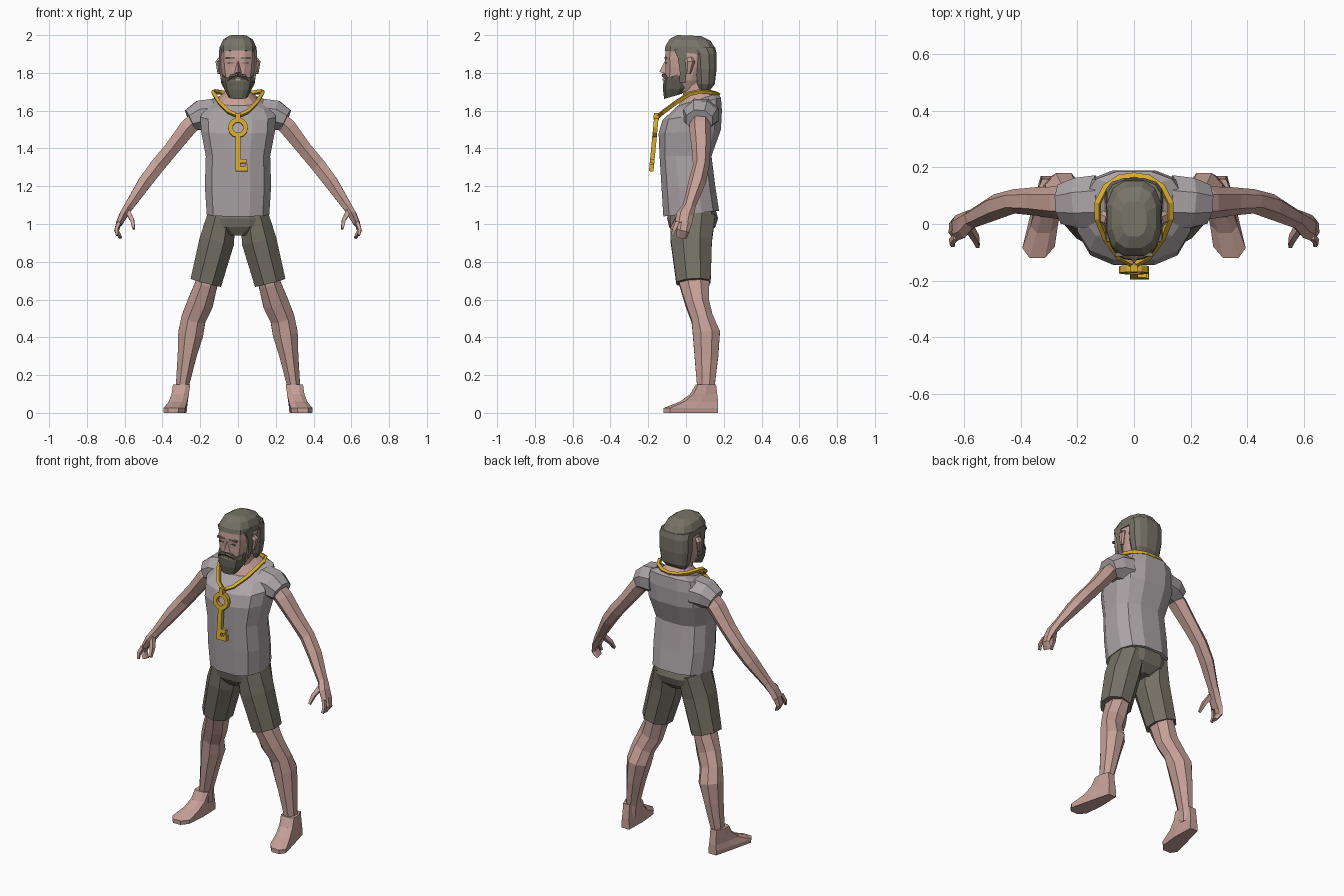
import bpy, bmesh, math
from mathutils import Vector, Matrix


def material(name, rgb):
    m = bpy.data.materials.new(name)
    m.diffuse_color = (*rgb, 1)
    return m


SKIN = material("skin", (0.56, 0.35, 0.31))
SHIRT = material("shirt grey", (0.41, 0.37, 0.385))
SHORTS = material("shorts olive", (0.18, 0.165, 0.13))
HAIR = material("hair grey brown", (0.185, 0.172, 0.135))
BEARD = material("beard dark", (0.125, 0.12, 0.09))
GOLD = material("gold", (0.68, 0.41, 0.03))


def finish(name, bm, mat, mirror=False):
    bmesh.ops.recalc_face_normals(bm, faces=bm.faces)
    me = bpy.data.meshes.new(name)
    bm.to_mesh(me)
    bm.free()
    me.materials.append(mat)
    ob = bpy.data.objects.new(name, me)
    bpy.context.collection.objects.link(ob)
    if mirror:
        ob.modifiers.new("mirror", 'MIRROR').use_mirror_merge = False
    return ob


def loft(name, rings, mat, mirror=False):
    """Skin a list of equal-length point rings and cap both ends."""
    bm = bmesh.new()
    vs = [[bm.verts.new(p) for p in r] for r in rings]
    n = len(vs[0])
    for a, b in zip(vs, vs[1:]):
        for i in range(n):
            j = (i + 1) % n
            bm.faces.new((a[i], a[j], b[j], b[i]))
    bm.faces.new(vs[0][::-1])
    bm.faces.new(vs[-1])
    return finish(name, bm, mat, mirror)


def power(v, p):
    return math.copysign(abs(v) ** p, v)


def oval(hw, yf, yb, zf, zb=None, n=12, p=0.75):
    """Squarish oval ring from front yf to back yb, tilted from zf to zb."""
    zb = zf if zb is None else zb
    pts = []
    for i in range(n):
        a = 2 * math.pi * (i + 0.5) / n
        s = power(math.sin(a), p)
        s /= math.sin(math.pi / 2 - math.pi / n * (n % 4 == 0)) ** p
        t = (s + 1) / 2
        pts.append((hw * power(math.cos(a), p), yf + (yb - yf) * t, zf + (zb - zf) * t))
    return pts


def limb(name, path, mat, n=6, mirror=True):
    """Tube along (x, y, z, half depth in y, half width) stations."""
    c = [Vector(s[:3]) for s in path]
    rings = []
    for i, s in enumerate(path):
        t = (c[min(i + 1, len(c) - 1)] - c[max(i - 1, 0)]).normalized()
        u = Vector((0, 1, 0))
        u = (u - t * u.dot(t)).normalized()
        v = t.cross(u)
        rings.append([c[i] + u * s[3] * math.sin(a) + v * s[4] * math.cos(a)
                      for a in (2 * math.pi * (k + 0.5) / n for k in range(n))])
    return loft(name, rings, mat, mirror)


def boxes(name, items, mat, mirror=False, frame=Matrix()):
    """Boxes given as (x, y, z, sx, sy, sz)."""
    bm = bmesh.new()
    for x, y, z, sx, sy, sz in items:
        m = frame @ Matrix.Translation((x, y, z)) @ Matrix.Diagonal((sx, sy, sz, 1))
        bmesh.ops.create_cube(bm, size=1, matrix=m)
    return finish(name, bm, mat, mirror)


# Shirt body and sleeves
loft("shirt", [oval(0.17, -0.12, 0.175, 1.04, 1.07), oval(0.18, -0.13, 0.155, 1.2),
               oval(0.175, -0.14, 0.135, 1.36), oval(0.2, -0.145, 0.185, 1.48, 1.5),
               oval(0.205, -0.125, 0.19, 1.55, 1.6), oval(0.175, -0.07, 0.185, 1.6, 1.67),
               oval(0.105, -0.045, 0.165, 1.625, 1.69)], SHIRT)
limb("sleeve", [(0.13, 0.08, 1.58, 0.10, 0.09), (0.2, 0.075, 1.575, 0.095, 0.085),
                (0.255, 0.07, 1.55, 0.075, 0.062)], SHIRT, 8)

# Arms, hands and fingers
limb("arm", [(0.2, 0.075, 1.57, 0.055, 0.05), (0.265, 0.075, 1.51, 0.058, 0.052),
             (0.35, 0.08, 1.4, 0.05, 0.045), (0.425, 0.08, 1.31, 0.043, 0.045),
             (0.49, 0.06, 1.225, 0.046, 0.042), (0.58, 0.015, 1.09, 0.033, 0.028)], SKIN)
limb("palm", [(0.575, 0.02, 1.1, 0.033, 0.028), (0.605, -0.005, 1.05, 0.046, 0.026),
              (0.63, -0.015, 1.0, 0.045, 0.019)], SKIN)
limb("fingers", [(0.63, -0.005, 1.01, 0.035, 0.017), (0.643, -0.015, 0.965, 0.034, 0.014),
                 (0.622, -0.025, 0.928, 0.028, 0.010)], SKIN)
limb("index_finger", [(0.63, -0.045, 1.01, 0.015, 0.014), (0.645, -0.062, 0.97, 0.013, 0.012),
                      (0.64, -0.075, 0.94, 0.009, 0.009)], SKIN, 4)
limb("thumb", [(0.585, -0.01, 1.07, 0.02, 0.018), (0.56, -0.05, 1.02, 0.017, 0.015),
               (0.552, -0.078, 0.975, 0.010, 0.009)], SKIN, 4)

# Shorts
loft("shorts_hips", [oval(0.15, -0.09, 0.15, 1.1), oval(0.165, -0.1, 0.17, 1.03),
                     oval(0.165, -0.09, 0.155, 0.985), oval(0.05, -0.06, 0.11, 0.94)], SHORTS)
limb("shorts_leg", [(0.085, 0.035, 1.05, 0.13, 0.08), (0.112, 0.028, 0.91, 0.118, 0.1),
                    (0.17, 0.04, 0.69, 0.098, 0.09)], SHORTS, 8)

# Legs
limb("leg", [(0.15, 0.045, 0.78, 0.085, 0.062), (0.168, 0.045, 0.68, 0.085, 0.064),
             (0.2, 0.06, 0.58, 0.067, 0.074), (0.235, 0.085, 0.5, 0.062, 0.07),
             (0.25, 0.108, 0.42, 0.078, 0.072), (0.27, 0.108, 0.3, 0.068, 0.054),
             (0.295, 0.105, 0.14, 0.05, 0.037), (0.3, 0.105, 0.07, 0.05, 0.037)], SKIN, 8)

# Feet: one sole outline, pulled back and narrowed as it rises
sole = [(0.315, -0.12), (0.37, -0.12), (0.395, -0.085), (0.365, 0.04),
        (0.33, 0.17), (0.275, 0.17), (0.27, 0.04), (0.28, -0.08)]
foot = []
for z, front, k in ((0, -0.125, 0.95), (0.025, -0.125, 1), (0.06, -0.035, 0.85),
                    (0.1, 0.025, 0.8), (0.15, 0.06, 0.8)):
    ring = []
    for x, y in sole:
        ny = 0.17 - (0.17 - y) * (0.17 - front) / 0.295 - 0.12 * max(0, z - 0.06)
        mid = 0.305 - 0.28 * min(0, ny - 0.08)
        ring.append((mid + (x - (0.305 - 0.28 * min(0, y - 0.08))) * k, ny, z))
    foot.append(ring)
loft("foot", foot, SKIN, True)

# Neck and head
loft("neck", [oval(0.115, -0.05, 0.16, 1.6, 1.68), oval(0.1, -0.035, 0.15, 1.635, 1.695),
              oval(0.062, -0.015, 0.11, 1.68, 1.72), oval(0.06, -0.02, 0.11, 1.8)], SKIN)
loft("head", [oval(0.05, -0.09, 0.06, 1.7), oval(0.08, -0.108, 0.09, 1.76),
              oval(0.093, -0.108, 0.12, 1.83), oval(0.096, -0.112, 0.13, 1.88),
              oval(0.095, -0.106, 0.13, 1.93), oval(0.07, -0.07, 0.1, 1.97)], SKIN)
limb("ear", [(0.094, 0.015, 1.875, 0.022, 0.012), (0.108, 0.022, 1.86, 0.026, 0.013),
             (0.1, 0.012, 1.795, 0.012, 0.009)], SKIN)

# Nose, brows and eyes
bm = bmesh.new()
tip = [bm.verts.new(p) for p in ((0, -0.108, 1.87), (0.022, -0.105, 1.795),
                                 (-0.022, -0.105, 1.795), (0, -0.142, 1.805))]
for f in ((0, 1, 3), (0, 3, 2), (1, 2, 3), (0, 2, 1)):
    bm.faces.new([tip[i] for i in f])
finish("nose", bm, SKIN)
boxes("brow", [(0.042, -0.108, 1.878, 0.05, 0.014, 0.01)], HAIR, True)
boxes("eye", [(0.04, -0.107, 1.852, 0.03, 0.008, 0.006)], BEARD, True)

# Hair: crown, back and temples
loft("hair_crown", [oval(0.101, -0.113, 0.155, 1.918, 1.89), oval(0.098, -0.108, 0.155, 1.945, 1.93),
                    oval(0.08, -0.085, 0.13, 1.98, 1.97), oval(0.045, -0.045, 0.08, 2.0, 1.995)], HAIR)
loft("hair_back", [oval(0.065, 0.07, 0.12, 1.7), oval(0.09, 0.052, 0.152, 1.74),
                   oval(0.102, 0.04, 0.162, 1.82), oval(0.103, 0.035, 0.162, 1.9),
                   oval(0.098, 0.0, 0.155, 1.935)], HAIR)
limb("temple_hair", [(0.09, -0.03, 1.93, 0.045, 0.012), (0.095, -0.02, 1.88, 0.032, 0.009),
                     (0.09, -0.015, 1.8, 0.024, 0.009), (0.08, -0.02, 1.75, 0.024, 0.009)], HAIR, 4)

# Beard and moustache
loft("beard", [oval(0.052, -0.116, -0.02, 1.662, 1.69), oval(0.074, -0.122, 0.01, 1.71, 1.72),
               oval(0.085, -0.12, 0.02, 1.755, 1.79), oval(0.084, -0.112, 0.02, 1.768, 1.815)], BEARD)
limb("moustache", [(0, -0.118, 1.788, 0.012, 0.011), (0.035, -0.112, 1.782, 0.012, 0.011),
                   (0.062, -0.098, 1.755, 0.008, 0.008)], BEARD, 6)
boxes("lower_lip", [(0, -0.12, 1.765, 0.032, 0.009, 0.008)], SKIN)

# Necklace chain
half = [(0.05, -0.118, 1.595), (0.1, -0.05, 1.645), (0.128, 0.02, 1.69), (0.128, 0.075, 1.702),
        (0.1, 0.13, 1.698), (0.05, 0.163, 1.69)]
loop = [(0, -0.145, 1.572)] + half + [(0, 0.17, 1.687)] + [(-x, y, z) for x, y, z in half[::-1]]
cu = bpy.data.curves.new("necklace", 'CURVE')
cu.dimensions = '3D'
cu.bevel_depth = 0.013
cu.bevel_resolution = 0
sp = cu.splines.new('POLY')
sp.points.add(len(loop) - 1)
for pt, co in zip(sp.points, loop):
    pt.co = (*co, 1)
sp.use_cyclic_u = True
sp.use_smooth = False
cu.materials.append(GOLD)
bpy.context.collection.objects.link(bpy.data.objects.new("necklace", cu))

# Key pendant: ring, shaft and teeth, leaning forward at the bottom
tilt = math.radians(-5.5)
frame = Matrix.Translation((0, -0.162, 1.51)) @ Matrix.Rotation(tilt, 4, 'X')
boxes("key_shaft", [(0, 0, 0.06, 0.026, 0.03, 0.035), (0, 0, -0.135, 0.027, 0.024, 0.19),
                    (0.02, 0, -0.22, 0.066, 0.024, 0.025), (0.025, 0, -0.178, 0.04, 0.024, 0.022),
                    (0.044, 0, -0.205, 0.016, 0.024, 0.018)], GOLD, False, frame)
bm = bmesh.new()
prof = ((0.053, -0.012), (0.053, 0.012), (0.028, 0.012), (0.028, -0.012))
ringv = [[bm.verts.new(frame @ Vector((r * math.cos(a), y, r * math.sin(a)))) for r, y in prof]
         for a in (math.tau * i / 12 for i in range(12))]
for i in range(12):
    a, b = ringv[i], ringv[(i + 1) % 12]
    for k in range(4):
        bm.faces.new((a[k], a[(k + 1) % 4], b[(k + 1) % 4], b[k]))
finish("key_ring", bm, GOLD)
